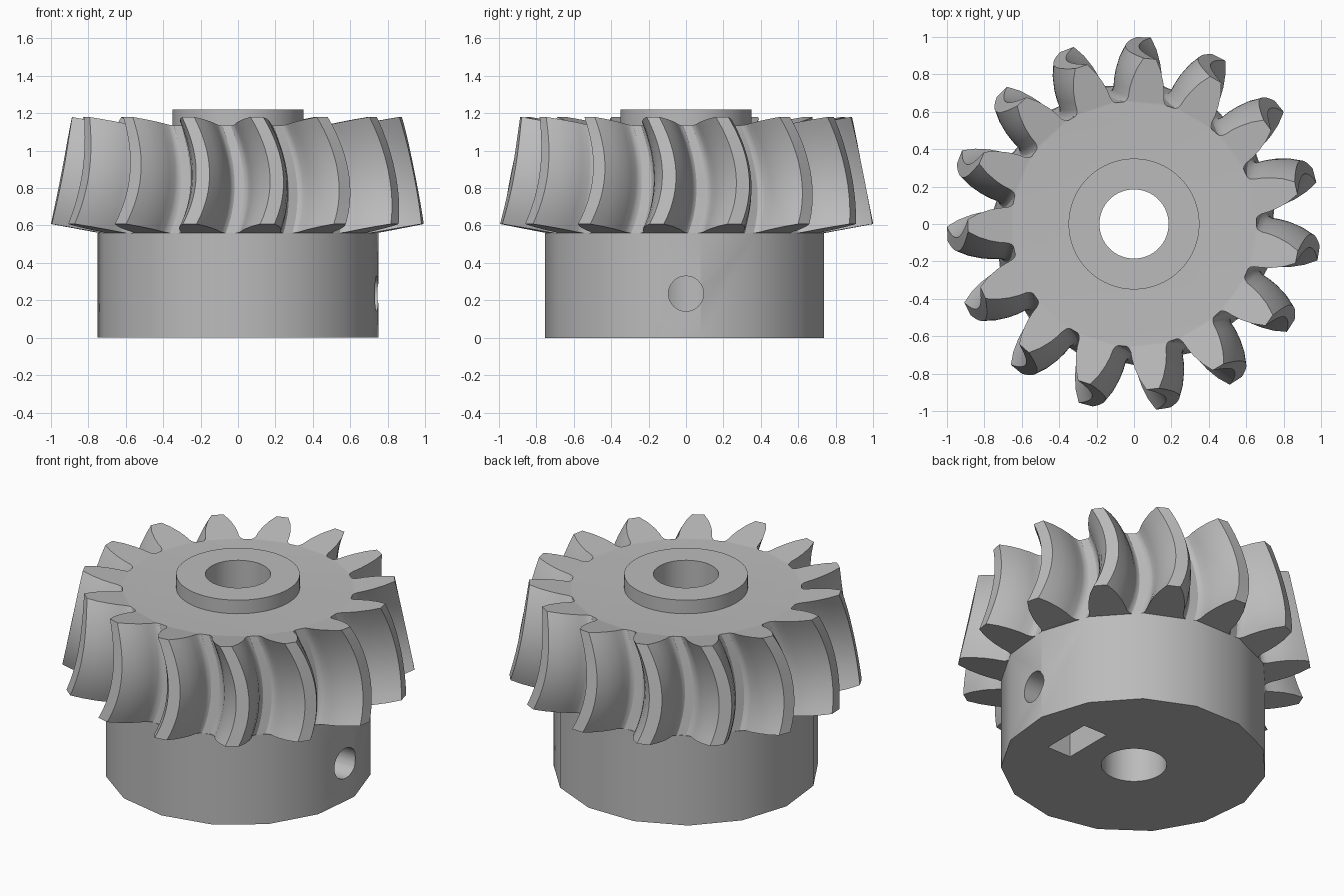
import bpy
import bmesh
from math import radians, sin, cos, pi

if "Cube" in bpy.data.objects:
    bpy.data.objects.remove(bpy.data.objects["Cube"], do_unlink=True)

TEETH = 15
PITCH = 2 * pi / TEETH
LAYERS = 16
BORE = 0.185

# One plain grey for the whole part
grey = bpy.data.materials.new("plain_grey")
grey.use_nodes = True
grey.diffuse_color = (0.5, 0.5, 0.5, 1)
grey.node_tree.nodes["Principled BSDF"].inputs["Base Color"].default_value = (0.5, 0.5, 0.5, 1)


def finish_mesh(name, bm):
    bmesh.ops.recalc_face_normals(bm, faces=bm.faces)
    mesh = bpy.data.meshes.new(name)
    bm.to_mesh(mesh)
    bm.free()
    mesh.materials.append(grey)
    obj = bpy.data.objects.new(name, mesh)
    bpy.context.collection.objects.link(obj)
    return obj


def cylinder(name, radius, z0, z1, sides, start=0.0):
    """Upright prism from z0 to z1 with its first corner at angle start."""
    bm = bmesh.new()
    angles = [start + 2 * pi * i / sides for i in range(sides)]
    base = bm.faces.new([bm.verts.new((radius * cos(a), radius * sin(a), z0)) for a in angles])
    top = bmesh.ops.extrude_face_region(bm, geom=[base], use_keep_orig=True)["geom"]
    bmesh.ops.translate(bm, vec=(0, 0, z1 - z0),
                        verts=[v for v in top if isinstance(v, bmesh.types.BMVert)])
    return finish_mesh(name, bm)


def cut(obj, cutter):
    mod = obj.modifiers.new("cut", 'BOOLEAN')
    mod.operation = 'DIFFERENCE'
    mod.solver = 'EXACT'
    mod.object = cutter
    bpy.context.view_layer.objects.active = obj
    bpy.ops.object.modifier_apply(modifier=mod.name)


def mix(a, b, t):
    return a + (b - a) * t


# Tooth half profile: (height from root to tip, half width in degrees)
HALF = [(0, 10), (0.035, 8.9), (0.12, 8.0), (0.3, 7.3), (0.5, 6.2), (0.76, 4.4), (1, 2.2)]
PROFILE = [(h, -w) for h, w in HALF] + [(h, w) for h, w in reversed(HALF)]


def make_gear():
    bm = bmesh.new()
    rings = []
    for layer in range(LAYERS + 1):
        t = layer / LAYERS
        root_r, root_z = mix(0.745, 0.655, t), mix(0.56, 1.135, t)
        tip_r, tip_z = mix(1.0, 0.888, t), mix(0.608, 1.18, t)
        twist = 16.5 * t - 19 * t * t          # curved spiral lead
        ring = []
        for k in range(TEETH):
            for h, w in PROFILE:
                a = radians(-9 + twist + w) + k * PITCH
                r = mix(root_r, tip_r, h)
                ring.append(bm.verts.new((r * cos(a), r * sin(a), mix(root_z, tip_z, h))))
        rings.append(ring)
    n, p = len(rings[0]), len(PROFILE)
    # Flanks, lands and root valleys
    for low, high in zip(rings, rings[1:]):
        for i in range(n):
            j = (i + 1) % n
            bm.faces.new((low[i], low[j], high[j], high[i]))
    # Sloped tooth ends and flat hub discs
    for ring in (rings[0], rings[-1]):
        for k in range(TEETH):
            bm.faces.new(ring[k * p:(k + 1) * p])
        bm.faces.new([v for i, v in enumerate(ring) if i % p in (0, p - 1)])
    return finish_mesh("spiral_bevel_teeth", bm)


gear = make_gear()
hub = cylinder("hub", 0.754, 0, 0.56, TEETH, -pi / 2)
collar = cylinder("raised_collar", 0.35, 1.13, 1.22, 64)

# Shaft bore through every part
bore = cylinder("bore_cutter", BORE, -0.2, 1.5, 64)

# Set screw hole running from the hub's side into the bore
screw = cylinder("screw_cutter", 0.094, 0.1, 0.9, 32)
screw.rotation_euler = (0, pi / 2, 0)
screw.location = (0, 0, 0.236)

# Captive nut slot open at the underside
bm = bmesh.new()
bmesh.ops.create_cube(bm, size=1)
slot = finish_mesh("nut_slot_cutter", bm)
slot.scale = (0.165, 0.32, 0.6)
slot.location = (0.42, 0, 0.1)

bpy.context.view_layer.update()
for part in (gear, hub, collar):
    cut(part, bore)
for cutter in (screw, slot):
    cut(hub, cutter)
for cutter in (bore, screw, slot):
    bpy.data.objects.remove(cutter, do_unlink=True)

# Smooth curved faces, keep hard edges
bpy.ops.object.select_all(action='DESELECT')
for part in (gear, hub, collar):
    part.select_set(True)
bpy.context.view_layer.objects.active = gear
bpy.ops.object.shade_smooth_by_angle(angle=radians(30))
